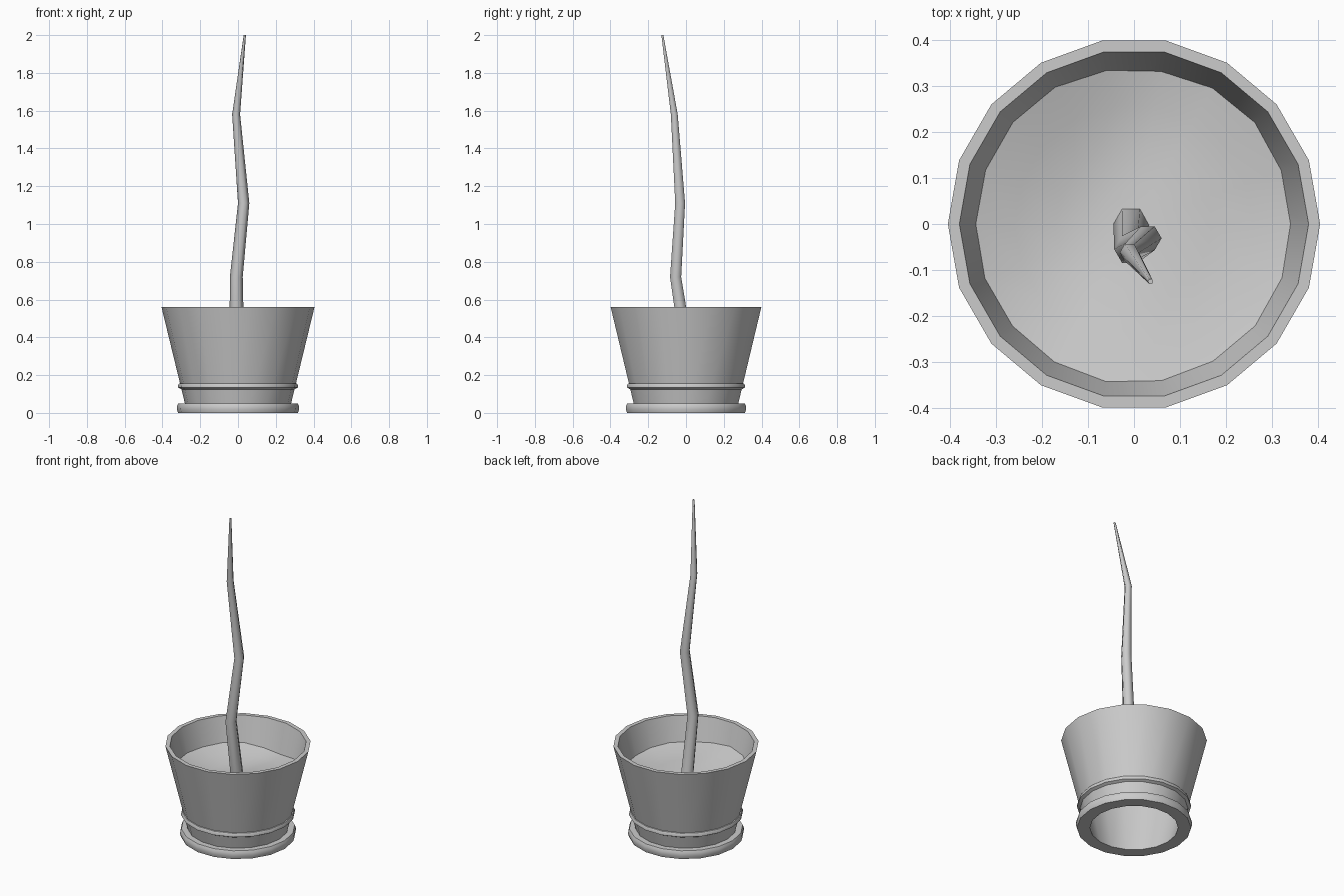
import bpy, bmesh
from math import sin, cos, tau
from mathutils import Vector

if "Cube" in bpy.data.objects:
    bpy.data.objects.remove(bpy.data.objects["Cube"])

SIDES = 18


def finish(name, bm, angle=0.6):
    mesh = bpy.data.meshes.new(name)
    bm.to_mesh(mesh)
    bm.free()
    obj = bpy.data.objects.new(name, mesh)
    bpy.context.collection.objects.link(obj)
    bpy.ops.object.select_all(action='DESELECT')
    obj.select_set(True)
    bpy.context.view_layer.objects.active = obj
    bpy.ops.object.shade_smooth_by_angle(angle=angle)
    return obj


def bridge(bm, rings):
    for low, high in zip(rings, rings[1:]):
        n = len(low)
        for i in range(n):
            j = (i + 1) % n
            bm.faces.new((low[i], low[j], high[j], high[i]))


def ring(bm, centre, radius, sides):
    return [bm.verts.new(Vector(centre) + Vector((radius * cos(tau * i / sides),
            radius * sin(tau * i / sides), 0))) for i in range(sides)]


def lathe(name, profile):
    bm = bmesh.new()
    bridge(bm, [ring(bm, (0, 0, z), r, SIDES) for r, z in profile])
    return finish(name, bm)


# Pot: open-bottomed tapered shell with a flat rim and an inner wall
lathe("pot_shell", [(0.245, 0.0), (0.269, 0.0), (0.405, 0.56), (0.38, 0.56), (0.245, 0.0)])
# Foot ring and raised band around the shell
lathe("foot_ring", [(0.269, 0.0), (0.317, 0.0), (0.323, 0.018), (0.322, 0.037),
                    (0.316, 0.05), (0.281, 0.05)])
lathe("band", [(0.300, 0.125), (0.317, 0.134), (0.317, 0.145), (0.312, 0.155), (0.306, 0.157)])


# Soil: gently dished, uneven disc whose edge follows the sloping inner wall
def soil_height(x, y):
    dish = 0.05 * (x * x + y * y) / 0.1156
    return 0.36 + dish - 0.04 * y + 0.008 * sin(9 * x + 1) * cos(8 * y) + 0.008 * sin(14 * x - 6 * y)


bm = bmesh.new()
rings = [ring(bm, (0, 0, 0), r, SIDES) for r in (0.343, 0.26, 0.17, 0.08)]
for r in rings:
    for v in r:
        v.co.z = soil_height(v.co.x, v.co.y)
for v in rings[0]:
    scale = (0.38 - (0.56 - v.co.z) * 0.241) / 0.343
    v.co.x *= scale
    v.co.y *= scale
bridge(bm, rings)
bm.faces.new(rings[-1])
finish("soil", bm, 1.0)

# Stem: crooked six-sided tapering tube
path = [(-0.006, 0.003, 0.34, 0.039), (-0.009, -0.055, 0.72, 0.034),
        (0.03, -0.031, 1.11, 0.030), (-0.01, -0.062, 1.58, 0.021),
        (0.036, -0.125, 2.0, 0.006)]
bm = bmesh.new()
rings = [ring(bm, (x, y, z), r, 6) for x, y, z, r in path]
bridge(bm, rings)
bm.faces.new(rings[-1])
finish("stem", bm, 1.2)
